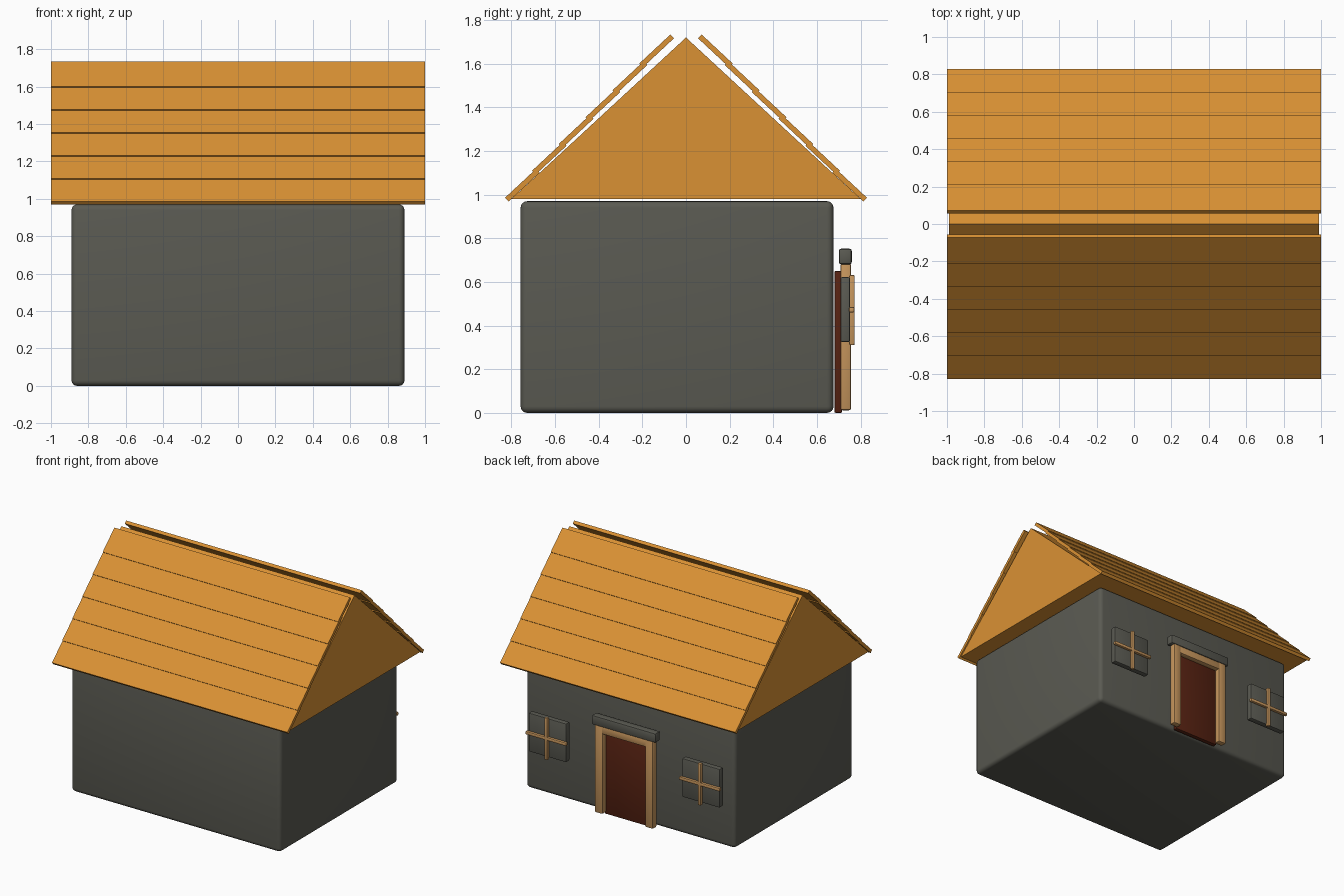
import bpy, bmesh, math
from mathutils import Matrix, Vector

if "Cube" in bpy.data.objects:
    bpy.data.objects.remove(bpy.data.objects["Cube"])


def material(name, rgb):
    m = bpy.data.materials.new(name)
    m.diffuse_color = (*rgb, 1)
    m.use_nodes = True
    m.node_tree.nodes["Principled BSDF"].inputs["Base Color"].default_value = m.diffuse_color
    return m


STONE = material("dark stone grey", (0.102, 0.102, 0.084))
ROOF = material("orange roof wood", (0.70, 0.285, 0.034))
DOOR = material("dark red brown", (0.095, 0.016, 0.006))
TRIM = material("light wood", (0.56, 0.30, 0.107))


def finish(bm, name, mat, smooth=False):
    bmesh.ops.recalc_face_normals(bm, faces=bm.faces)
    me = bpy.data.meshes.new(name)
    bm.to_mesh(me)
    bm.free()
    me.materials.append(mat)
    ob = bpy.data.objects.new(name, me)
    bpy.context.collection.objects.link(ob)
    if smooth:
        bpy.ops.object.select_all(action='DESELECT')
        ob.select_set(True)
        bpy.context.view_layer.objects.active = ob
        bpy.ops.object.shade_smooth_by_angle(angle=math.radians(40))
    return ob


def box(name, mat, xs, ys, zs, bevel=0.0, segments=2):
    """Box spanning the given ranges, with optional rounded edges."""
    bm = bmesh.new()
    bmesh.ops.create_cube(bm, size=1)
    for v in bm.verts:
        for i, (a, b) in enumerate((xs, ys, zs)):
            v.co[i] = (a + b) / 2 + v.co[i] * (b - a)
    if bevel:
        bmesh.ops.bevel(bm, geom=bm.edges[:], offset=bevel, segments=segments,
                        profile=0.5, affect='EDGES')
    return finish(bm, name, mat, bevel > 0)


def extruded(name, mat, profile, half):
    """Profile of (y, z) points extruded along x."""
    bm = bmesh.new()
    f = bm.faces.new([bm.verts.new((-half, y, z)) for y, z in profile])
    r = bmesh.ops.extrude_face_region(bm, geom=[f])
    moved = [g for g in r["geom"] if isinstance(g, bmesh.types.BMVert)]
    bmesh.ops.translate(bm, verts=moved, vec=(2 * half, 0, 0))
    return finish(bm, name, mat)


# House body
box("walls", STONE, (-0.89, 0.89), (-0.758, 0.676), (0, 0.97), 0.03, 4)

# Solid gable under the roof boards
extruded("gable", ROOF, [(-0.80, 0.98), (0.80, 0.98), (0, 1.72)], 0.99)

# Overlapping roof boards, six rows on each slope
tilt = math.radians(43)
along = Vector((math.cos(tilt), math.sin(tilt)))
inward = Vector((math.sin(tilt), -math.cos(tilt))) * 0.024
for side, label in ((1, "front"), (-1, "back")):
    for row in range(6):
        low = Vector((-0.829, 0.986)) + Vector((0.123, 0.123)) * row
        high = low + along * 0.195
        pts = [low, high, high + inward, low + inward]
        extruded(f"{label}_roof_board_{row + 1}", ROOF,
                 [(p.x * side, p.y) for p in pts], 1.0)

# Door with wooden frame and stone lintel
box("door", DOOR, (-0.19, 0.19), (0.68, 0.715), (0.0, 0.65), 0.006)
for s, label in ((-1, "left"), (1, "right")):
    box(f"{label}_door_post", TRIM, sorted((s * 0.18, s * 0.248)),
        (0.707, 0.757), (0.012, 0.685), 0.01)
box("door_header", TRIM, (-0.20, 0.20), (0.709, 0.755), (0.625, 0.685), 0.01)
box("door_lintel", STONE, (-0.272, 0.272), (0.70, 0.76), (0.68, 0.753), 0.012)

# Windows with crossed bars
for s, label in ((-1, "left"), (1, "right")):
    c = s * 0.652
    box(f"{label}_window", STONE, (c - 0.16, c + 0.16), (0.707, 0.752),
        (0.325, 0.622), 0.008)
    box(f"{label}_window_upright", TRIM, (c - 0.014, c + 0.014),
        (0.747, 0.773), (0.31, 0.632), 0.007)
    box(f"{label}_window_crossbar", TRIM, (c - 0.173, c + 0.173),
        (0.747, 0.772), (0.46, 0.486), 0.007)
